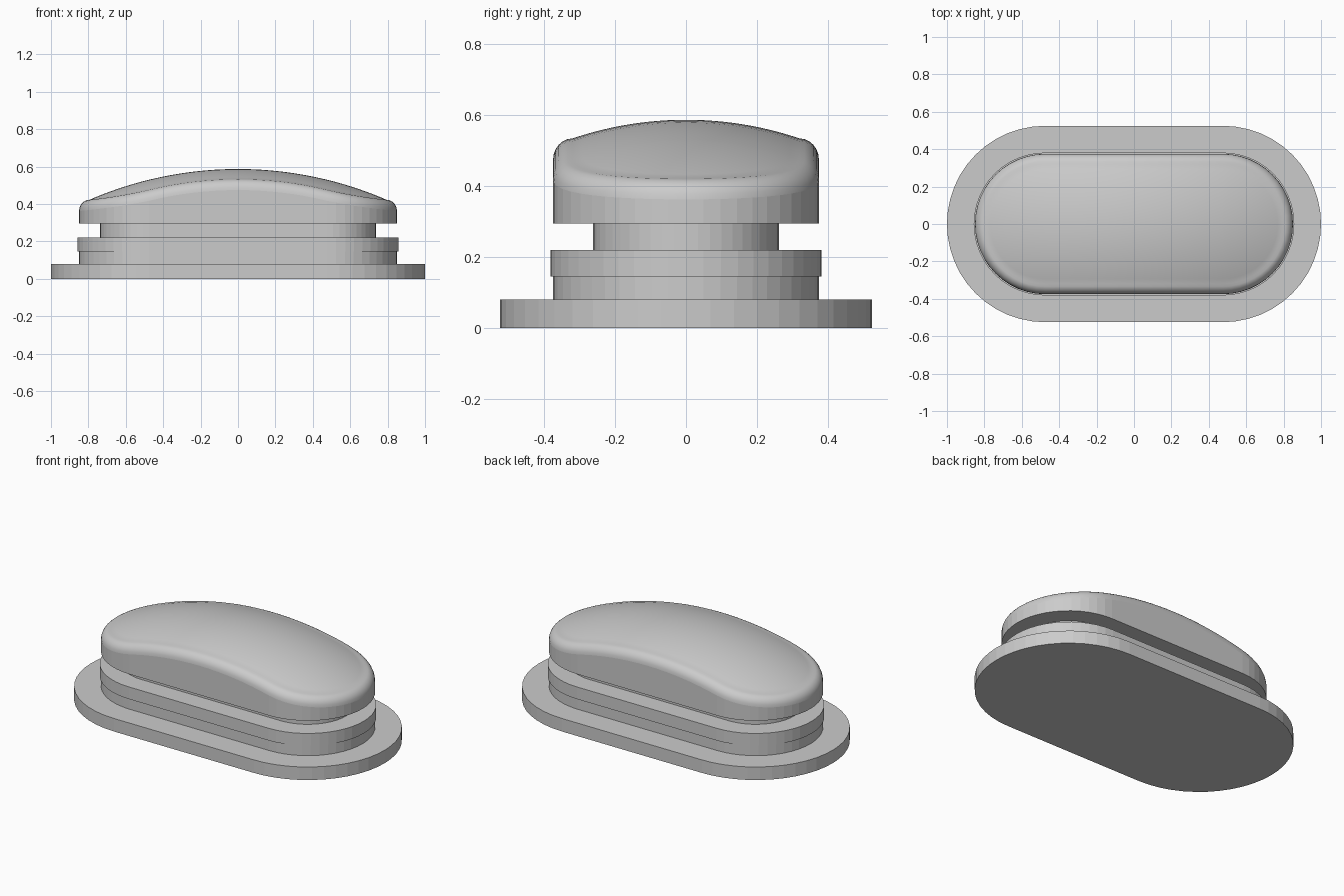
import bpy
import bmesh
import math

if "Cube" in bpy.data.objects:
    bpy.data.objects.remove(bpy.data.objects["Cube"], do_unlink=True)

HALF = 0.475      # half distance between the two end-arc centres
ARC = 24          # segments per end arc
SIDE = 16         # segments per straight side

grey = bpy.data.materials.new("light grey")
grey.use_nodes = True
colour = (0.6, 0.6, 0.6, 1)
grey.diffuse_color = colour
grey.node_tree.nodes["Principled BSDF"].inputs["Base Color"].default_value = colour


def stadium(r, side=1):
    """Counter-clockwise outline of a slot shape with end radius r."""
    pts = []
    for s in (1, -1):
        for i in range(ARC + 1):
            a = -math.pi / 2 + math.pi * i / ARC
            pts.append((s * (HALF + r * math.cos(a)), s * r * math.sin(a)))
        for i in range(1, side):
            pts.append((s * HALF * (1 - 2 * i / side), s * r))
    return pts


def loft(name, rings, smooth_from=None):
    """Skin a stack of equal-length rings; close the first and last."""
    bm = bmesh.new()
    loops = [[bm.verts.new(p) for p in ring] for ring in rings]
    n = len(loops[0])
    bm.faces.new(loops[0][::-1])
    for k, (low, high) in enumerate(zip(loops, loops[1:])):
        for i in range(n):
            j = (i + 1) % n
            f = bm.faces.new((low[i], low[j], high[j], high[i]))
            f.smooth = smooth_from is not None and k >= smooth_from
    if smooth_from is None:
        bm.faces.new(loops[-1])
    # Weld the innermost ring, which collapses onto the centre ridge
    bmesh.ops.remove_doubles(bm, verts=bm.verts, dist=1e-5)
    bmesh.ops.recalc_face_normals(bm, faces=bm.faces)
    mesh = bpy.data.meshes.new(name)
    bm.to_mesh(mesh)
    bm.free()
    mesh.materials.append(grey)
    obj = bpy.data.objects.new(name, mesh)
    bpy.context.collection.objects.link(obj)
    return obj


def crown(x, y):
    """Height of the doubly curved top."""
    return 0.587 - (2.0 - math.sqrt(4.0 - x * x)) - (1.0 - math.sqrt(1.0 - y * y))


# Straight-walled layers, bottom to top: end radius, bottom, top
layers = {
    "base_flange": (0.525, 0, 0.08),
    "lower_body": (0.375, 0.08, 0.145),
    "collar": (0.382, 0.145, 0.22),
    "neck": (0.262, 0.22, 0.295),
}
for name, (r, z0, z1) in layers.items():
    loft(name, [[(x, y, z) for x, y in stadium(r)] for z in (z0, z1)])

# Domed cap: flat underside, wall, rounded shoulder, crown
INNER, OUTER, DROP = 0.32, 0.375, 0.06
inner = stadium(INNER, SIDE)
rings = [[(x, y, 0.295) for x, y in stadium(OUTER, SIDE)]]
for i in range(7):
    a = math.pi / 2 * (1 - i / 6)
    r = INNER + (OUTER - INNER) * math.sin(a)
    rings.append([(x, y, crown(*p) - DROP * (1 - math.cos(a)))
                  for (x, y), p in zip(stadium(r, SIDE), inner)])
for i in range(1, 13):
    r = INNER * (1 - i / 12)
    rings.append([(x, y, crown(x, y)) for x, y in stadium(r, SIDE)])
loft("domed_cap", rings, smooth_from=1)
